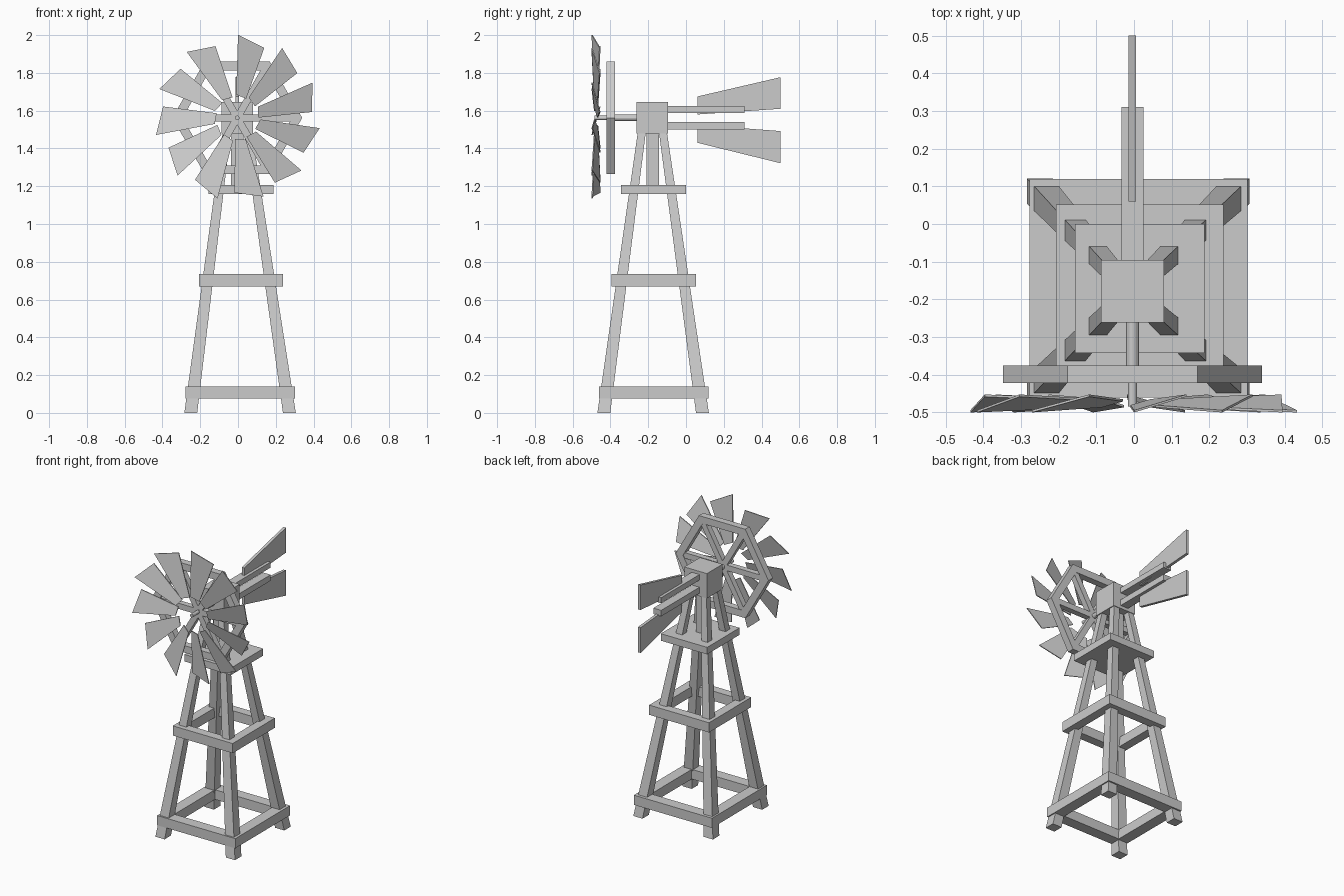
import bpy, bmesh
from math import sin, cos, radians
from mathutils import Vector, Matrix

if "Cube" in bpy.data.objects:
    bpy.data.objects.remove(bpy.data.objects["Cube"])


def make(name, verts, faces):
    me = bpy.data.meshes.new(name)
    bm = bmesh.new()
    vs = [bm.verts.new(v) for v in verts]
    for f in faces:
        bm.faces.new([vs[i] for i in f])
    bmesh.ops.recalc_face_normals(bm, faces=bm.faces)
    bm.to_mesh(me)
    bm.free()
    ob = bpy.data.objects.new(name, me)
    bpy.context.collection.objects.link(ob)
    return ob


def loft(name, a, b, closed=True):
    """Solid between two matching loops of points."""
    n = len(a)
    faces = [(i, (i + 1) % n, n + (i + 1) % n, n + i) for i in range(n)]
    return make(name, list(a) + list(b), faces + [tuple(range(n)), tuple(range(n, 2 * n))])


def rect(x0, x1, y0, y1, z):
    return [(x0, y0, z), (x1, y0, z), (x1, y1, z), (x0, y1, z)]


def box(name, x0, x1, y0, y1, z0, z1):
    return loft(name, rect(x0, x1, y0, y1, z0), rect(x0, x1, y0, y1, z1))


def ring(name, loops):
    """Closed frame swept through four matching loops (outer/inner, near/far)."""
    n = len(loops[0])
    verts = [v for l in loops for v in l]
    faces = []
    for k in range(4):
        for i in range(n):
            j, m = (i + 1) % n, (k + 1) % 4
            faces.append((k * n + i, k * n + j, m * n + j, m * n + i))
    return make(name, verts, faces)


def square_frame(name, x0, x1, y0, y1, z0, z1, w):
    inner = (x0 + w, x1 - w, y0 + w, y1 - w)
    outer = (x0, x1, y0, y1)
    ring(name, [rect(*outer, z0), rect(*outer, z1), rect(*inner, z1), rect(*inner, z0)])


# Tapered, leaning tower legs
def leg_section(cx, cy, half, size, sx, sy, z):
    a, b = half, half - size
    return [(cx + sx * p, cy + sy * q, z) for p, q in ((b, b), (a, b), (a, a), (b, a))]


for sx, sn in ((-1, "left"), (1, "right")):
    for sy, fn in ((-1, "front"), (1, "back")):
        loft(f"{fn}_{sn}_leg",
             leg_section(0.011, -0.174, 0.295, 0.068, sx, sy, 0),
             leg_section(-0.004, -0.178, 0.075, 0.042, sx, sy, 1.5))

# Tower frames, platform, centre post and gearbox
square_frame("lower_frame", -0.277, 0.302, -0.46, 0.12, 0.075, 0.14, 0.075)
square_frame("middle_frame", -0.207, 0.237, -0.395, 0.052, 0.67, 0.735, 0.06)
box("platform", -0.157, 0.187, -0.343, 0.0, 1.16, 1.207)
box("centre_post", -0.036, 0.028, -0.208, -0.144, 1.2, 1.49)
box("gearbox", -0.088, 0.08, -0.262, -0.096, 1.48, 1.646)

# Tail beams and fins
box("upper_tail_beam", -0.033, 0.025, -0.1, 0.31, 1.588, 1.625)
box("lower_tail_beam", -0.033, 0.025, -0.1, 0.31, 1.5, 1.54)
FINS = {"upper_tail_fin": [(0.06, 1.58), (0.5, 1.61), (0.5, 1.777), (0.06, 1.675)],
        "lower_tail_fin": [(0.06, 1.525), (0.5, 1.492), (0.5, 1.322), (0.06, 1.43)]}
for name, pts in FINS.items():
    loft(name, [(-0.014, y, z) for y, z in pts], [(0.005, y, z) for y, z in pts])

# Wheel axle
CX, CZ = -0.004, 1.562


def circle(r, y, n):
    return [(CX + r * cos(radians(360 * i / n)), y, CZ + r * sin(radians(360 * i / n)))
            for i in range(n)]


loft("axle", circle(0.017, -0.42, 12), circle(0.017, -0.255, 12))
loft("axle_pin", circle(0.012, -0.485, 12), circle(0.012, -0.41, 12))

# Hexagonal rim with spokes to its corners
R0, R1 = 0.344, 0.29
ring("wheel_rim", [circle(R0, -0.422, 6), circle(R0, -0.376, 6),
                   circle(R1, -0.376, 6), circle(R1, -0.422, 6)])
for i in range(3):
    ob = box(f"spoke_{i + 1}", -0.3, 0.3, -0.418, -0.38, -0.019, 0.019)
    ob.data.transform(Matrix.Translation((CX, 0, CZ)) @ Matrix.Rotation(radians(60 * i), 4, 'Y'))

# Pitched fan blades: (radial, tangential) outline, counter-clockwise edge forward
BLADE = [(0.12, 0.028), (0.433, 0.076), (0.39, -0.073), (0.108, -0.028)]
for i in range(11):
    a = radians(79.5 - 32.2 * i)
    u, t = Vector((cos(a), 0, sin(a))), Vector((-sin(a), 0, cos(a)))
    mid = Vector((CX, -0.476, CZ))
    flat = [mid + u * r + t * s + Vector((0, -0.28 * s, 0)) for r, s in BLADE]
    d = Vector((0, 0.003, 0))
    loft(f"blade_{i + 1}", [p - d for p in flat], [p + d for p in flat])
